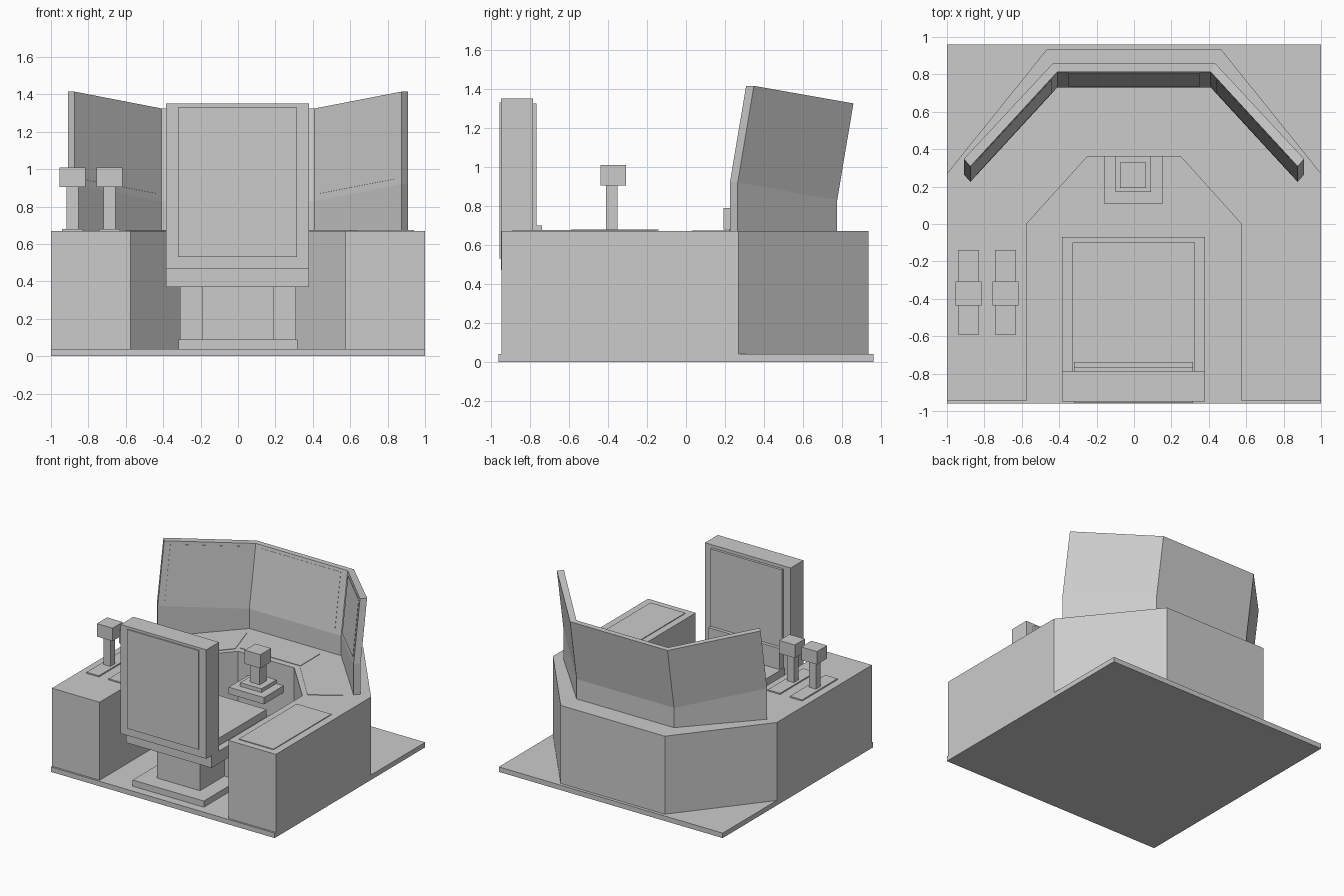
import bpy, bmesh
from mathutils import Vector

if "Cube" in bpy.data.objects:
    bpy.data.objects.remove(bpy.data.objects["Cube"])


def make(name, verts, faces):
    me = bpy.data.meshes.new(name)
    bm = bmesh.new()
    vs = [bm.verts.new(v) for v in verts]
    for f in faces:
        bm.faces.new([vs[i] for i in f])
    bmesh.ops.recalc_face_normals(bm, faces=bm.faces[:])
    bm.to_mesh(me)
    bm.free()
    ob = bpy.data.objects.new(name, me)
    bpy.context.collection.objects.link(ob)
    return ob


def prism(name, pts, z0, z1):
    n = len(pts)
    verts = [(x, y, z) for z in (z0, z1) for x, y in pts]
    faces = [list(range(n)), list(range(n, 2 * n))]
    faces += [[i, (i + 1) % n, n + (i + 1) % n, n + i] for i in range(n)]
    return make(name, verts, faces)


def box(name, x0, x1, y0, y1, z0, z1):
    return prism(name, [(x0, y0), (x1, y0), (x1, y1), (x0, y1)], z0, z1)


def mirrored(half):
    return half + [(-x, y) for x, y in reversed(half)]


# Floor and U-shaped console
box("floor_plate", -1, 1, -0.96, 0.96, 0, 0.04)
prism("console", mirrored([(0.25, 0.36), (0.575, 0), (0.575, -0.945), (1, -0.945),
                           (1, 0.27), (0.465, 0.935)]), 0.04, 0.67)

# Wraparound screen: upright foot, then leaning back above the fold
inner = [(-0.875, 0.225), (-0.41, 0.73), (0.41, 0.73), (0.875, 0.225)]
outer = [(-0.91, 0.265), (-0.435, 0.775), (0.435, 0.775), (0.91, 0.265)]
fold = [0.92, 0.83, 0.83, 0.92]
top = [1.415, 1.325, 1.325, 1.415]
LEAN = 0.083
verts, faces = [], []
for i in range(4):
    (xi, yi), (xo, yo) = inner[i], outer[i]
    verts += [(xi, yi, 0.67), (xi, yi, fold[i]), (xi, yi + LEAN, top[i]),
              (xo, yo + LEAN, top[i]), (xo, yo, fold[i]), (xo, yo, 0.67)]
for i in range(3):
    faces += [[i * 6 + k, i * 6 + (k + 1) % 6, i * 6 + 6 + (k + 1) % 6, i * 6 + 6 + k] for k in range(6)]
for i in (0, 3):
    a = i * 6
    faces += [[a, a + 1, a + 4, a + 5], [a + 1, a + 2, a + 3, a + 4]]
make("wraparound_screen", verts, faces)

# Thin display panels on the leaning faces
for i, name in enumerate(("left", "centre", "right")):
    a, b, d, c = [Vector(verts[k]) for k in (i * 6 + 1, i * 6 + 7, i * 6 + 2, i * 6 + 8)]
    n = (b - a).cross(d - a).normalized()
    if n.y > 0:
        n = -n
    quad = [a.lerp(b, u).lerp(d.lerp(c, u), v) for u, v in
            ((0.07, 0.07), (0.93, 0.07), (0.93, 0.95), (0.07, 0.95))]
    make(name + "_display", [p + n * s for s in (-0.003, 0.002) for p in quad],
         [[0, 1, 2, 3], [4, 5, 6, 7]] + [[k, (k + 1) % 4, 4 + (k + 1) % 4, 4 + k] for k in range(4)])

# Flat control panels on the console top
side = [(0.29, 0.38), (0.6, 0.03), (0.82, 0.17), (0.38, 0.66)]
prism("right_control_panel", side, 0.668, 0.674)
prism("left_control_panel", [(-x, y) for x, y in side], 0.668, 0.674)
box("centre_control_panel", -0.27, 0.27, 0.41, 0.66, 0.668, 0.674)
box("armrest_panel", 0.63, 0.94, -0.89, -0.15, 0.668, 0.676)

# Two levers on the left side
for i, x in enumerate((-0.885, -0.687)):
    n = "lever_%d_" % (i + 1)
    box(n + "slot", x - 0.055, x + 0.055, -0.59, -0.14, 0.66, 0.68)
    box(n + "stem", x - 0.031, x + 0.031, -0.41, -0.35, 0.67, 0.91)
    box(n + "grip", x - 0.07, x + 0.07, -0.437, -0.307, 0.905, 1.01)

# Centre control stick on its shelf
box("stick_shelf", -0.16, 0.155, 0.11, 0.37, 0.445, 0.5)
box("stick_base", -0.1, 0.09, 0.17, 0.36, 0.5, 0.53)
box("stick_stem", -0.045, 0.04, 0.22, 0.305, 0.53, 0.69)
box("stick_grip", -0.075, 0.065, 0.193, 0.33, 0.68, 0.79)

# Seat and pedestal
box("seat_foot", -0.318, 0.318, -0.89, -0.25, 0.04, 0.09)
box("seat_column", -0.193, 0.193, -0.76, -0.35, 0.09, 0.37)
box("seat_support", -0.31, 0.31, -0.45, -0.15, 0.09, 0.37)
box("seat_pan", -0.385, 0.38, -0.88, -0.07, 0.37, 0.47)
box("seat_cushion", -0.33, 0.325, -0.79, -0.1, 0.47, 0.53)
box("seat_back", -0.385, 0.38, -0.948, -0.785, 0.47, 1.35)
box("back_cover", -0.32, 0.315, -0.957, -0.94, 0.53, 1.33)
box("back_cushion", -0.32, 0.315, -0.79, -0.765, 0.53, 1.325)
box("lumbar_cushion", -0.32, 0.315, -0.79, -0.737, 0.53, 0.7)
